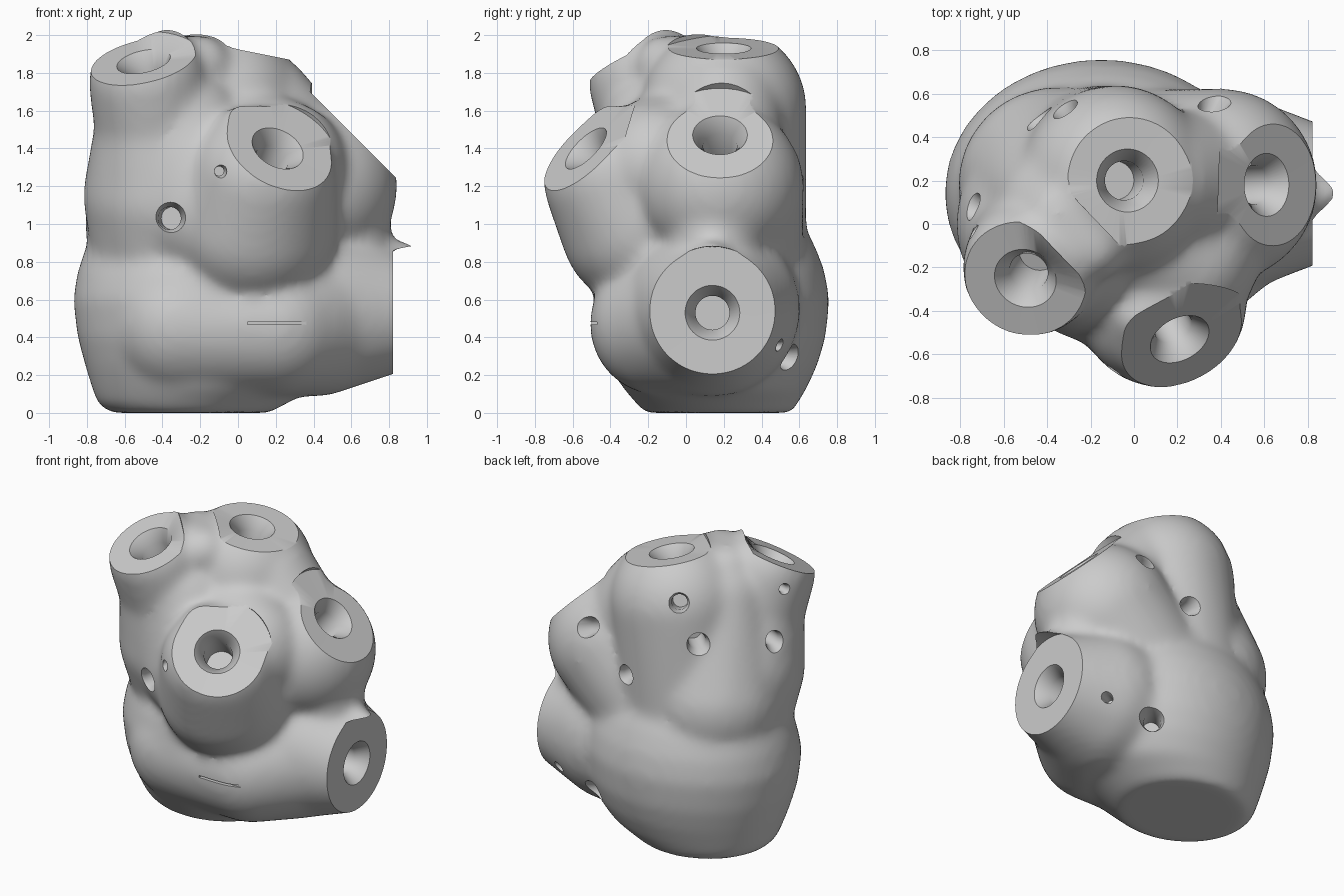
import bpy, bmesh, math
from mathutils import Matrix, Vector
from mathutils.bvhtree import BVHTree

if "Cube" in bpy.data.objects:
    bpy.data.objects.remove(bpy.data.objects["Cube"], do_unlink=True)

grey = bpy.data.materials.new("light_grey")
grey.use_nodes = True
grey.diffuse_color = (0.6, 0.6, 0.6, 1)
for node in grey.node_tree.nodes:
    if node.type == 'BSDF_PRINCIPLED':
        node.inputs["Base Color"].default_value = grey.diffuse_color


def add_object(name, bm):
    mesh = bpy.data.meshes.new(name)
    bm.to_mesh(mesh)
    bm.free()
    mesh.materials.append(grey)
    obj = bpy.data.objects.new(name, mesh)
    bpy.context.scene.collection.objects.link(obj)
    return obj


def apply_modifiers(obj):
    graph = bpy.context.evaluated_depsgraph_get()
    mesh = bpy.data.meshes.new_from_object(obj.evaluated_get(graph))
    obj.modifiers.clear()
    obj.data = mesh


def capsules(bm, *spheres):
    """Tapered capsules through a chain of spheres given as (x, y, z, radius)."""
    for first, second in zip(spheres, spheres[1:]):
        a, b = Vector(first[:3]), Vector(second[:3])
        ra, rb = first[3], second[3]
        split = (ra - rb) / (b - a).length
        axis = (b - a).normalized()
        ball = bmesh.ops.create_icosphere(bm, subdivisions=4, radius=1)
        for v in ball["verts"]:
            if v.co.dot(axis) > split:
                v.co = v.co * rb + b
            else:
                v.co = v.co * ra + a


def loft(bm, levels, sides=48):
    """Closed skin through ellipses given as (z, cx, cy, rx, ry)."""
    angles = [math.tau * i / sides for i in range(sides)]
    rings = [[bm.verts.new((cx + rx * math.cos(a), cy + ry * math.sin(a), z))
              for a in angles] for z, cx, cy, rx, ry in levels]
    for low, high in zip(rings, rings[1:]):
        for i in range(sides):
            j = (i + 1) % sides
            bm.faces.new((low[i], low[j], high[j], high[i]))
    bm.faces.new(rings[0][::-1])
    bm.faces.new(rings[-1])


body = bmesh.new()

# Heel of the palm
loft(body, [(0, -.25, .17, .42, .39), (.04, -.25, .165, .49, .42),
            (.12, -.19, .155, .58, .48), (.25, -.16, .145, .65, .55),
            (.4, -.15, .14, .7, .6), (.6, -.15, .14, .725, .62),
            (.75, -.15, .145, .7, .59), (.88, -.15, .155, .655, .53),
            (1, -.16, .17, .58, .45), (1.1, -.16, .18, .45, .33)])
# Front pad of the heel
capsules(body, (-.3, -.1, .47, .39), (.2, -.13, .47, .38), (.4, .1, .52, .43))
# Outer finger column
capsules(body, (-.476, -.202, 1.75, .315), (-.43, -.12, 1.5, .33),
         (-.36, 0, 1.15, .46), (-.36, .05, .9, .42))
# Web between the two upper columns, and the hump on top of it
capsules(body, (-.3, .05, 1.62, .34), (-.36, .18, 1.0, .45))
capsules(body, (-.35, .05, 1.83, .17), (-.2, -.1, 1.83, .17))
# Upper finger column
capsules(body, (-.085, .2, 1.61, .44), (-.18, .2, .8, .44))
# Side finger column
capsules(body, (.4, .18, 1.2, .445), (0, .2, .8, .42))
# Shoulder between the upper and side columns
capsules(body, (.1, .2, 1.6, .32), (.3, .19, 1.35, .33))
# Front finger knuckle with its pointed upper corner
capsules(body, (0, -.44, 1.56, .07), (.13, -.365, 1.235, .39), (.08, -.22, 1.0, .45))
# Saddles joining the front knuckle to the columns
capsules(body, (0, 0, 1.35, .4), (.22, -.15, 1.3, .36))
capsules(body, (-.3, -.1, 1.5, .35), (-.15, -.1, 1.1, .45))
# Thumb column with its pointed upper corner
capsules(body, (.9, .14, .53, .285), (.4, .14, .55, .465))
capsules(body, (.9, .14, .83, .07), (.6, .14, .75, .22), (.5, .18, 1.15, .3))

palm = add_object("palm_body", body)
remesh = palm.modifiers.new("merge", 'REMESH')
remesh.mode = 'VOXEL'
remesh.voxel_size = 0.025
soften = palm.modifiers.new("soften", 'SMOOTH')
soften.factor = 0.5
soften.iterations = 24
apply_modifiers(palm)

cutters = []


def round_cutter(name, profile, centre, normal, scale=1.0, side=(0, 0, 0), limit=1):
    """Round cutter from (radius, height) pairs, clipped flat on one side."""
    bm = bmesh.new()
    loft(bm, [(h * scale, 0, 0, r * scale, r * scale) for r, h in profile])
    turn = Vector(normal).to_track_quat('Z', 'Y').to_matrix().to_4x4()
    bm.transform(turn)
    side = Vector(side)
    for v in bm.verts:
        v.co -= side * max(0, v.co.dot(side) - limit)
    bm.transform(Matrix.Translation(centre))
    cutters.append(add_object(name, bm))


# Flat socket faces with countersunk bores
socket_profile = [(.09, -.3), (.09, -.08), (.145, 0), (.35, .001), (.36, .4)]
round_cutter("outer_socket", socket_profile, (-.5, -.25, 1.86), (-.2, -.4, .9),
             side=(.72, .69, 0), limit=.19)
round_cutter("upper_socket", socket_profile, (-.03, .2, 1.93), (.2, 0, 1),
             side=(-.72, -.69, 0), limit=.23)
round_cutter("side_socket", socket_profile, (.61, .18, 1.47), (1, 0, 1))
round_cutter("front_socket", socket_profile, (.21, -.53, 1.4), (.36, -.66, .66))
round_cutter("thumb_socket", socket_profile, (.82, .14, .53), (1, 0, 0))

# Small cable holes, dropped onto the surface along their direction
hole_profile = [(.055, -.2), (.055, -.05), (.09, .04), (.09, .2)]
holes = [((-.36, -.4, 1.03), (-.1, -1, 0), 1.1),
         ((-.1, -.5, 1.28), (0, -1, 0), .45),
         ((-.3, .5, 1.76), (-.5, .8, .3), .9),
         ((-.45, .5, 1.5), (-.7, .7, 0), 1.0),
         ((-.7, .06, 1.45), (-.9, .4, 0), .9),
         ((-.7, -.05, 1.76), (-.9, .4, .1), .5),
         ((.05, .64, 1.2), (.1, 1, 0), .9),
         ((.37, .58, 1.44), (.4, .9, .2), .9),
         ((.33, .58, .28), (.6, .8, -.2), 1.0),
         ((.5, .4, .37), (.8, .6, -.1), .45)]
surface = bmesh.new()
surface.from_mesh(palm.data)
tree = BVHTree.FromBMesh(surface)
solver = 'MANIFOLD' if all(e.is_manifold for e in surface.edges) else 'FLOAT'
for point, direction, scale in holes:
    outward = Vector(direction).normalized()
    hit = tree.ray_cast(Vector(point) + outward, -outward)[0]
    round_cutter("cable_hole", hole_profile, hit or Vector(point), outward, scale)

# Thin crease across the front pad
hit = tree.ray_cast(Vector((.25, -2, .475)), Vector((0, 1, 0)))[0]
surface.free()
crease = bmesh.new()
bmesh.ops.create_cube(crease, size=1)
bmesh.ops.scale(crease, vec=(.4, .06, .014), verts=crease.verts)
bmesh.ops.translate(crease, vec=hit or Vector((.25, -.46, .475)), verts=crease.verts)
cutters.append(add_object("crease_cutter", crease))

# Cut one at a time, then discard the cutters
for cutter in cutters:
    cut = palm.modifiers.new("cut", 'BOOLEAN')
    cut.operation = 'DIFFERENCE'
    cut.solver = solver
    cut.object = cutter
    apply_modifiers(palm)
    bpy.data.objects.remove(cutter, do_unlink=True)

# Smooth skin with crisp socket rims
bpy.ops.object.select_all(action='DESELECT')
palm.select_set(True)
bpy.context.view_layer.objects.active = palm
bpy.ops.object.shade_smooth_by_angle(angle=math.radians(35))
